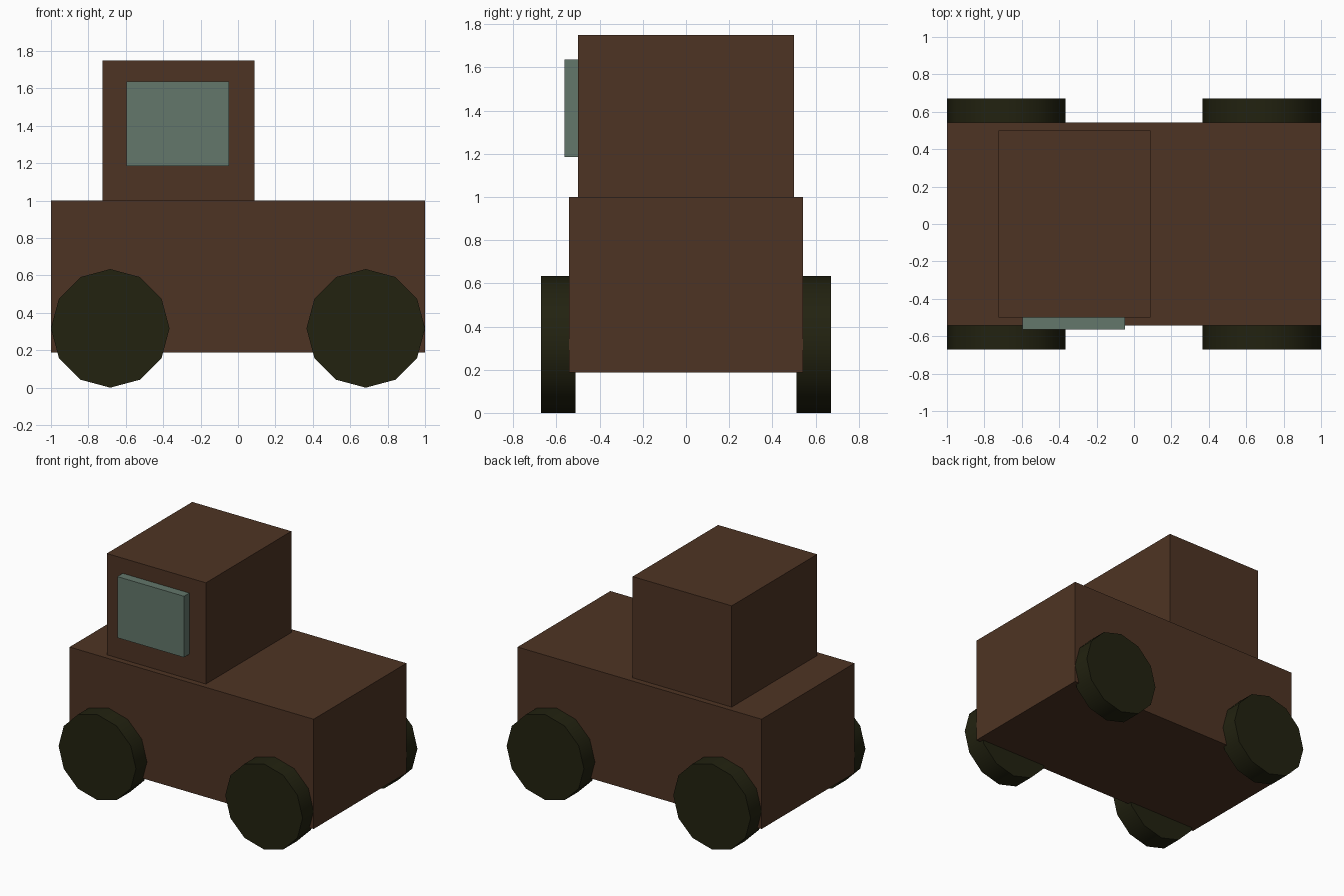
import bpy
import math

if "Cube" in bpy.data.objects:
    bpy.data.objects.remove(bpy.data.objects["Cube"])


def material(name, rgb):
    mat = bpy.data.materials.new(name)
    mat.diffuse_color = (*rgb, 1.0)
    mat.use_nodes = True
    mat.node_tree.nodes["Principled BSDF"].inputs["Base Color"].default_value = mat.diffuse_color
    return mat


brown = material("brown_paint", (0.076, 0.034, 0.017))
rubber = material("dark_rubber", (0.0160, 0.0160, 0.0052))
glass = material("grey_green_glass", (0.125, 0.184, 0.147))


def box(name, x, y, z, mat):
    """Box from (min, max) ranges on each axis."""
    bpy.ops.mesh.primitive_cube_add(size=1, location=[sum(r) / 2 for r in (x, y, z)])
    obj = bpy.context.object
    obj.name = name
    obj.scale = [r[1] - r[0] for r in (x, y, z)]
    bpy.ops.object.transform_apply(location=False, rotation=False, scale=True)
    obj.data.materials.append(mat)
    return obj


# Lower body and off-centre cab
box("body", (-1.0, 1.0), (-0.543, 0.543), (0.187, 1.0), brown)
box("cab", (-0.725, 0.087), (-0.5, 0.5), (1.0, 1.75), brown)

# Raised window on the front face of the cab
box("window", (-0.595, -0.049), (-0.563, -0.5), (1.185, 1.638), glass)

# Four twelve-sided wheels, partly sunk into the body
radius = 0.317
for x_name, sx in (("left", -1), ("right", 1)):
    for y_name, sy in (("front", -1), ("back", 1)):
        bpy.ops.mesh.primitive_cylinder_add(
            vertices=12, radius=radius, depth=0.16,
            location=(sx * (1.0 - radius), sy * 0.592, radius),
            rotation=(math.pi / 2, 0, 0))
        wheel = bpy.context.object
        wheel.name = f"{y_name}_{x_name}_wheel"
        wheel.data.materials.append(rubber)
        bpy.ops.object.shade_smooth_by_angle(angle=math.radians(40))
